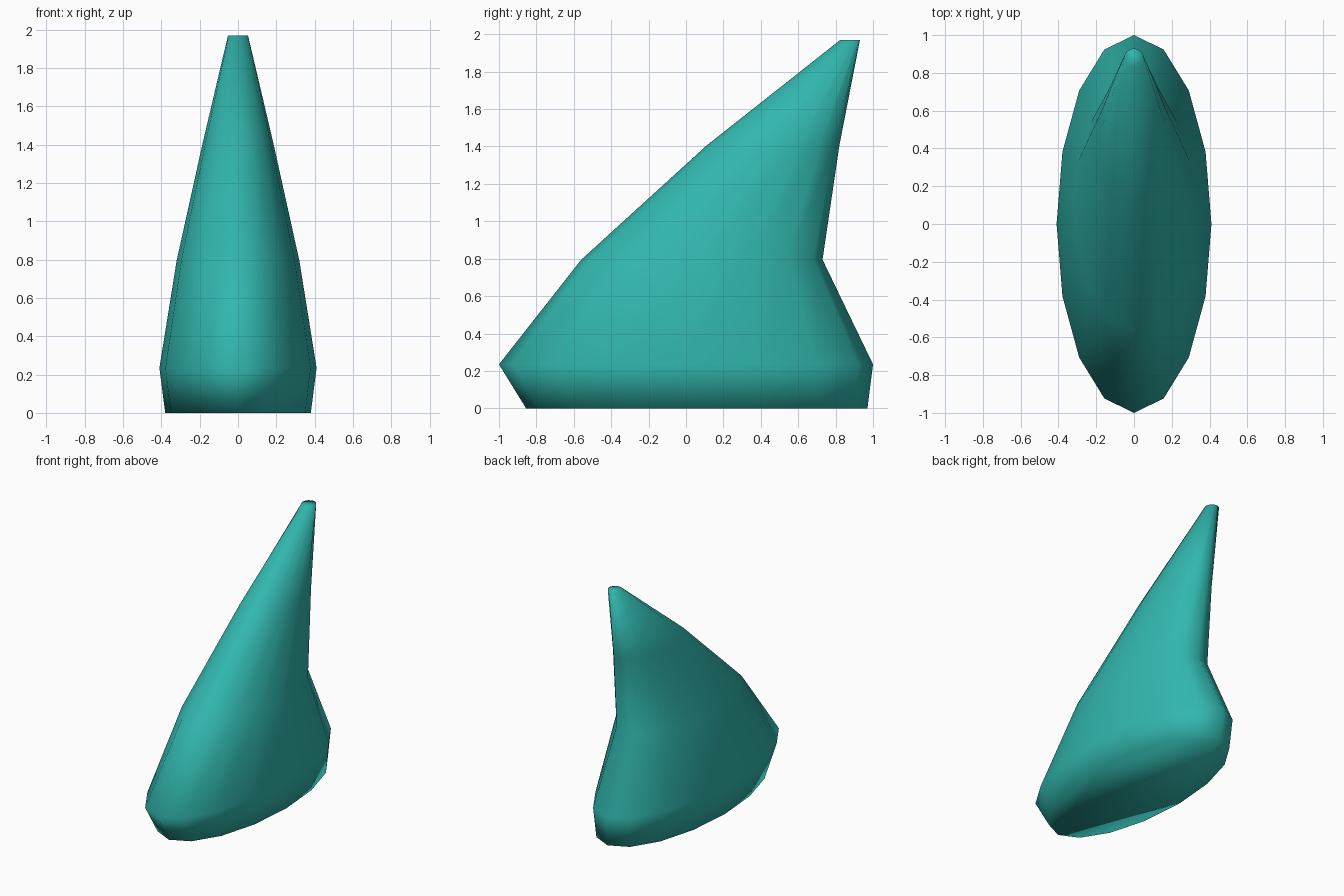
import bpy, bmesh, math

if "Cube" in bpy.data.objects:
    bpy.data.objects.remove(bpy.data.objects["Cube"])

SIDES = 16

# Horizontal oval sections: height, front y, back y, half width
SECTIONS = [
    (0.00, -0.855, 0.97, 0.38),
    (0.235, -1.00, 1.00, 0.41),
    (0.795, -0.56, 0.73, 0.32),
    (1.405, 0.11, 0.82, 0.185),
    (1.97, 0.825, 0.93, 0.052),
]

teal = bpy.data.materials.new("teal")
teal.diffuse_color = (0.031, 0.47, 0.42, 1)
teal.use_nodes = True
teal.node_tree.nodes["Principled BSDF"].inputs["Base Color"].default_value = teal.diffuse_color


def loft(name, sections, material):
    """Skin a stack of oval rings and close both ends."""
    bm = bmesh.new()
    rings = []
    for z, front, back, half_width in sections:
        centre, half_depth = (front + back) / 2, (back - front) / 2
        angles = [2 * math.pi * i / SIDES for i in range(SIDES)]
        rings.append([bm.verts.new((half_width * math.cos(a),
                                    centre + half_depth * math.sin(a), z))
                      for a in angles])
    for low, high in zip(rings, rings[1:]):
        for i in range(SIDES):
            j = (i + 1) % SIDES
            bm.faces.new((low[i], low[j], high[j], high[i]))
    bm.faces.new(rings[0][::-1])
    bm.faces.new(rings[-1])
    for face in bm.faces:
        face.smooth = True
    mesh = bpy.data.meshes.new(name)
    bm.to_mesh(mesh)
    bm.free()
    mesh.materials.append(material)
    obj = bpy.data.objects.new(name, mesh)
    bpy.context.collection.objects.link(obj)
    return obj


# Swept-back fin with a flared foot and a small blunt tip
loft("swept_fin", SECTIONS, teal)
